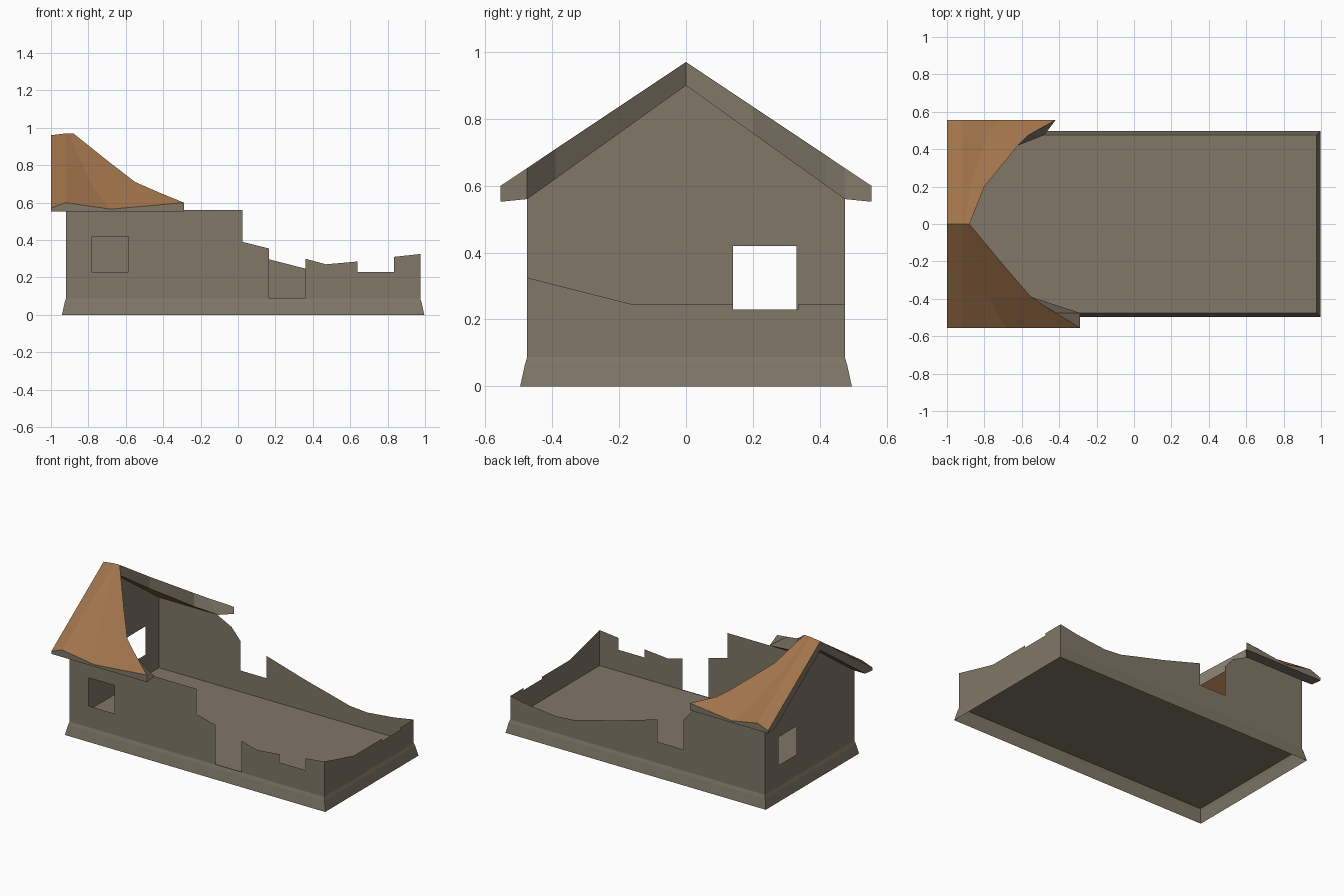
import bpy, bmesh
from mathutils import Vector

if "Cube" in bpy.data.objects:
    bpy.data.objects.remove(bpy.data.objects["Cube"])


def material(name, rgb):
    m = bpy.data.materials.new(name)
    m.diffuse_color = (*rgb, 1)
    m.use_nodes = True
    m.node_tree.nodes["Principled BSDF"].inputs["Base Color"].default_value = m.diffuse_color
    return m


STONE = material("weathered grey stone", (0.216, 0.184, 0.136))
BROWN = material("brown roofing", (0.352, 0.171, 0.070))
X0, X1, Y = -0.92, 0.975, 0.475      # wall planes
FLOOR, EAVE = 0.087, 0.56


def finish(bm, name):
    me = bpy.data.meshes.new(name)
    bm.to_mesh(me)
    bm.free()
    ob = bpy.data.objects.new(name, me)
    bpy.context.collection.objects.link(ob)
    me.materials.append(STONE)
    me.materials.append(BROWN)
    return ob


def wall(name, outline, place, outward, window=None):
    """Thin wall sheet from a 2D outline, with an optional window hole."""
    bm = bmesh.new()
    loops = [outline]
    if window:
        a, b, c, d = window
        loops.append([(a, c), (b, c), (b, d), (a, d)])
    edges = []
    for pts in loops:
        vs = [bm.verts.new(place(*p)) for p in pts]
        edges += [bm.edges.new((vs[i - 1], vs[i])) for i in range(len(vs))]
    bmesh.ops.triangle_fill(bm, use_beauty=True, use_dissolve=False, edges=edges)
    out = Vector(outward)
    for f in bm.faces:
        f.normal_update()
        if f.normal.dot(out) < 0:
            f.normal_flip()
    return finish(bm, name)


# Front wall: window, doorway, ragged top
wall("front_wall",
     [(X0, FLOOR), (X0, EAVE), (0.025, EAVE), (0.025, 0.39), (0.165, 0.355),
      (0.165, 0.09), (0.36, 0.09), (0.36, 0.30), (0.47, 0.27), (0.64, 0.285),
      (0.64, 0.23), (0.835, 0.23), (0.835, 0.31), (X1, 0.325), (X1, FLOOR)],
     lambda a, z: (a, -Y, z), (0, -1, 0), (-0.78, -0.585, 0.23, 0.42))

# Back wall with a broken window notch
wall("back_wall",
     [(X0, FLOOR), (X0, EAVE), (-0.49, EAVE), (-0.38, 0.505), (-0.315, 0.43),
      (-0.315, 0.23), (-0.12, 0.23), (-0.12, 0.38), (0.165, 0.297),
      (0.36, 0.247), (0.50, 0.21), (0.63, 0.20), (0.83, 0.22), (X1, 0.245),
      (X1, FLOOR)],
     lambda a, z: (a, Y, z), (0, 1, 0))

# Standing gable wall
wall("gable_wall",
     [(-Y, FLOOR), (-Y, EAVE), (0, 0.90), (Y, EAVE), (Y, FLOOR)],
     lambda a, z: (X0, a, z), (-1, 0, 0), (0.14, 0.33, 0.23, 0.42))

# Collapsed end wall
wall("ruined_end_wall",
     [(-Y, FLOOR), (-Y, 0.325), (-0.16, 0.245), (0.14, 0.245), (0.14, 0.23),
      (0.335, 0.23), (0.335, 0.245), (Y, 0.245), (Y, FLOOR)],
     lambda a, z: (X1, a, z), (1, 0, 0))

# Flared hollow plinth, closed by the floor on top
bm = bmesh.new()
rings = []
for flare, z in ((0.021, 0), (0.007, 0.065), (0, FLOOR)):
    rings.append([bm.verts.new(p) for p in (
        (X0 - flare, -Y - flare, z), (X1 + flare, -Y - flare, z),
        (X1 + flare, Y + flare, z), (X0 - flare, Y + flare, z))])
for lo, hi in zip(rings, rings[1:]):
    for i in range(4):
        j = (i + 1) % 4
        bm.faces.new((lo[i], lo[j], hi[j], hi[i]))
bm.faces.new(rings[-1])
finish(bm, "plinth_and_floor")


def roof(name, side, rows, ledge):
    """Sagging roof slab; rows = (distance from ridge, x of the broken edge)."""
    bm = bmesh.new()
    top, bot = [], []
    for y, brk in rows:
        k = y / 0.555
        zb = 0.90 - 0.716 * y if y < Y else EAVE - 0.1 * (y - Y)
        mid = X0 + 0.38 * (brk - X0)
        ends = ledge if y == Y else brk
        t, b = [], []
        for x, xb, dz in ((-1, -1, -0.01 - 0.02 * k), (X0, X0, 0),
                          (mid, mid, -0.035 * k), (brk, ends, 0)):
            t.append(bm.verts.new((x, side * y, 0.97 - 0.667 * y + dz)))
            b.append(bm.verts.new((xb, side * y, zb)))
        top.append(t)
        bot.append(b)

    def face(vs, mat):
        if side < 0:
            vs = vs[::-1]
        bm.faces.new(vs).material_index = mat

    n = len(rows)
    for r in range(n - 1):
        for c in range(3):
            # top is brown; underside is brown only inside the room
            face([top[r][c], top[r][c + 1], top[r + 1][c + 1], top[r + 1][c]], 1)
            inside = c > 0 and r < n - 2
            face([bot[r][c], bot[r + 1][c], bot[r + 1][c + 1], bot[r][c + 1]],
                 1 if inside else 0)
        # verge and broken edge
        face([top[r][0], top[r + 1][0], bot[r + 1][0], bot[r][0]], 0)
        face([top[r][3], bot[r][3], bot[r + 1][3], top[r + 1][3]], 0)
    for c in range(3):   # eave edge
        face([top[-1][c], top[-1][c + 1], bot[-1][c + 1], bot[-1][c]], 0)
    return finish(bm, name)


# Remains of the two roof slopes
roof("front_roof_slope", -1,
     [(0, -0.88), (0.24, -0.68), (0.39, -0.55), (Y, -0.42), (0.555, -0.29)], -0.29)
roof("back_roof_slope", 1,
     [(0, -0.88), (0.20, -0.80), (0.42, -0.62), (Y, -0.565), (0.555, -0.42)], -0.48)
